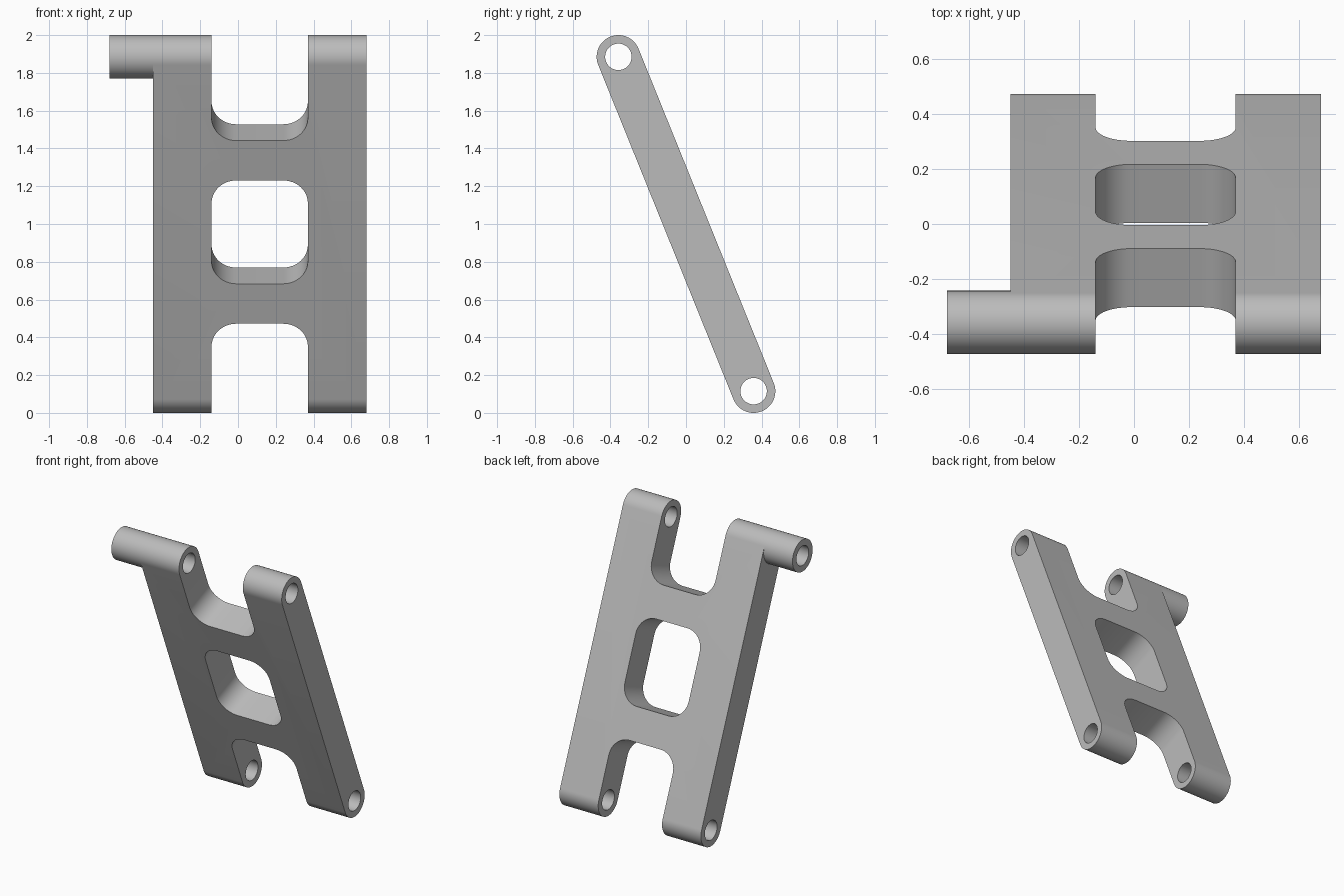
import bpy, bmesh
from math import pi, cos, sin, atan2, hypot, radians
from mathutils import Matrix

cube = bpy.data.objects.get("Cube")
if cube:
    bpy.data.objects.remove(cube, do_unlink=True)

R, HOLE = 0.115, 0.07                  # boss and bore radius
DY, DZ = 0.358, 0.885                  # bore centres from the middle
HALF = hypot(DY, DZ)
LEFT, RIGHT, TUBE_END = 0.68, -0.45, -0.68
SLOT_A, SLOT_B = -0.14, 0.37           # gap between the two legs
FILLET = 0.13
TILT = Matrix.Translation((0, 0, 1)) @ Matrix.Rotation(atan2(DY, DZ), 4, "X")

grey = bpy.data.materials.new("plain grey")
grey.use_nodes = True
colour = (0.5, 0.5, 0.5, 1)
grey.diffuse_color = colour
grey.node_tree.nodes["Principled BSDF"].inputs["Base Color"].default_value = colour


def arc(cx, cy, r, start, end, n):
    return [(cx + r * cos(start + (end - start) * i / n),
             cy + r * sin(start + (end - start) * i / n)) for i in range(n + 1)]


def prism(name, outline, to_3d, low, high):
    """Extrude a closed outline between two depths."""
    bm = bmesh.new()
    ends = [[bm.verts.new(to_3d(a, b, d)) for a, b in outline] for d in (low, high)]
    n = len(outline)
    for ring in ends:
        bm.faces.new(ring)
    for i in range(n):
        j = (i + 1) % n
        bm.faces.new((ends[0][i], ends[0][j], ends[1][j], ends[1][i]))
    bmesh.ops.recalc_face_normals(bm, faces=bm.faces)
    mesh = bpy.data.meshes.new(name)
    bm.to_mesh(mesh)
    bm.free()
    obj = bpy.data.objects.new(name, mesh)
    bpy.context.collection.objects.link(obj)
    mesh.materials.append(grey)
    return obj


def along_x(a, b, d):
    return (d, a, b)


def along_y(a, b, d):
    return (a, d, b)


def rounded_window(name, low, high):
    f = FILLET
    corners = [(SLOT_B - f, high - f), (SLOT_A + f, high - f),
               (SLOT_A + f, low + f), (SLOT_B - f, low + f)]
    outline = []
    for i, (x, z) in enumerate(corners):
        outline += arc(x, z, f, i * pi / 2, (i + 1) * pi / 2, 12)
    return prism(name, outline, along_y, -0.3, 0.3)


def cut(target, cutters):
    for cutter in cutters:
        cutter.hide_render = True
        mod = target.modifiers.new("cut", "BOOLEAN")
        mod.operation = "DIFFERENCE"
        mod.solver = "EXACT"
        mod.object = cutter
    bpy.context.view_layer.update()
    result = target.evaluated_get(bpy.context.evaluated_depsgraph_get())
    mesh = bpy.data.meshes.new_from_object(result)
    target.modifiers.clear()
    target.data = mesh
    for cutter in cutters:
        bpy.data.objects.remove(cutter, do_unlink=True)


def bore(z):
    return prism("bore_cutter", arc(0, z, HOLE, 0, 2 * pi, 48)[:-1], along_x, -1, 1)


# Link plate with round ends, three openings and two bores
capsule = arc(0, HALF, R, 0, pi, 32) + arc(0, -HALF, R, pi, 2 * pi, 32)
plate = prism("link_plate", capsule, along_x, RIGHT, LEFT)
cut(plate, [rounded_window("middle_cutter", -0.295, 0.295),
            rounded_window("top_cutter", 0.523, 1.5),
            rounded_window("bottom_cutter", -1.5, -0.523),
            bore(HALF), bore(-HALF)])

# Hollow sleeve carrying the upper right boss outwards
sleeve = prism("pivot_sleeve", arc(0, HALF, R, 0, 2 * pi, 64)[:-1],
               along_x, TUBE_END, RIGHT)
cut(sleeve, [bore(HALF)])

# Lean the link and smooth its round faces
for part in (plate, sleeve):
    part.data.transform(TILT)
    bpy.ops.object.select_all(action="DESELECT")
    part.select_set(True)
    bpy.context.view_layer.objects.active = part
    bpy.ops.object.shade_smooth_by_angle(angle=radians(30))
